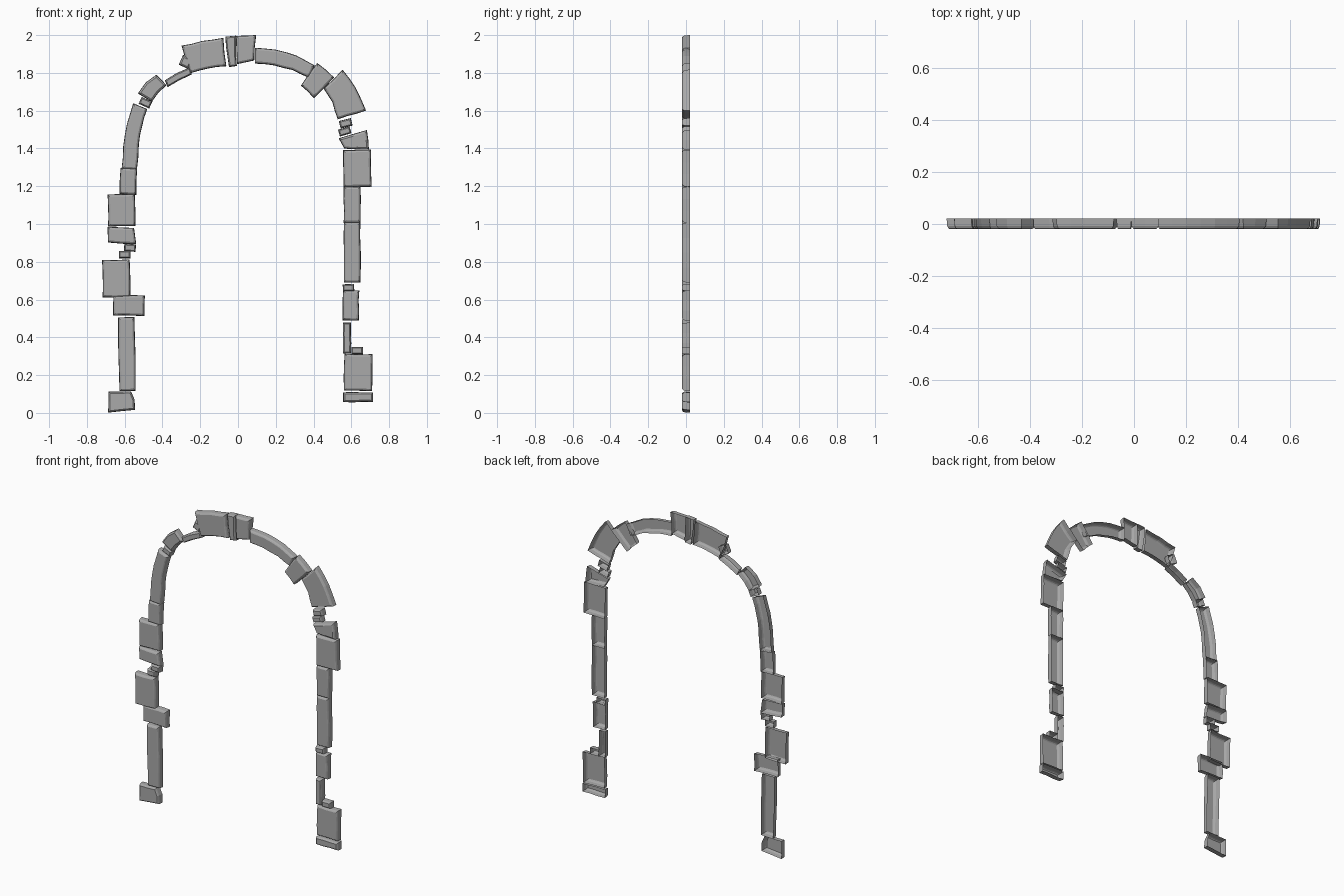
import bpy, random
from math import radians
from mathutils import Vector, Matrix

if "Cube" in bpy.data.objects:
    bpy.data.objects.remove(bpy.data.objects["Cube"])

random.seed(4)
# (depth y, inset) rings: open back edge, side, bevel, front rim
RINGS = [(0.021, -0.003), (-0.008, -0.001), (-0.016, 0.003), (-0.02, 0.009)]

# Dark grey stone
grey = bpy.data.materials.new("dark_grey_stone")
grey.diffuse_color = (0.4, 0.4, 0.4, 1)
grey.use_nodes = True
grey.node_tree.nodes["Principled BSDF"].inputs["Base Color"].default_value = grey.diffuse_color


def inset(pts, d):
    """Shrink a counter-clockwise outline by d."""
    out = []
    for i, p in enumerate(pts):
        a = (p - pts[i - 1]).normalized()
        b = (pts[(i + 1) % len(pts)] - p).normalized()
        na, nb = Vector((-a.y, a.x)), Vector((-b.y, b.x))
        out.append(p + (na + nb) * (d / max(0.4, 1 + na.dot(nb))))
    return out


def stone(name, corners):
    """Rough-cut facing stone with bevelled front and open back."""
    pts = [Vector(c) for c in corners]
    if sum(p.x * q.y - q.x * p.y for p, q in zip(pts, pts[1:] + pts[:1])) < 0:
        pts.reverse()
    outline = []
    for i, p in enumerate(pts):
        q = pts[(i + 1) % len(pts)]
        n = max(1, min(4, round((q - p).length / 0.06)))
        edge = (q - p).normalized()
        for k in range(n):
            wob = random.uniform(-0.003, 0.003) if k else 0
            outline.append(p.lerp(q, k / n) + Vector((-edge.y, edge.x)) * wob)
    n = len(outline)
    size = min((pts[i] - pts[i - 1]).length for i in range(len(pts)))
    limit = min(1, size / 0.06)
    verts = [(v.x, y, v.y) for y, d in RINGS for v in inset(outline, d * limit)]
    faces = []
    for r in range(len(RINGS) - 1):
        for i in range(n):
            j = (i + 1) % n
            faces.append(((r + 1) * n + i, r * n + i, r * n + j, (r + 1) * n + j))
    faces.append(tuple(range((len(RINGS) - 1) * n, len(RINGS) * n)))
    mesh = bpy.data.meshes.new(name)
    mesh.from_pydata(verts, [], faces)
    mesh.materials.append(grey)
    mesh.update()
    ob = bpy.data.objects.new(name, mesh)
    bpy.context.collection.objects.link(ob)


def block(name, x, z, w, h, rot=0.0):
    m = Matrix.Rotation(radians(rot), 2)
    stone(name, [Vector((x, z)) + m @ Vector((sx * w / 2, sz * h / 2))
                 for sx, sz in ((-1, -1), (1, -1), (1, 1), (-1, 1))])


# Left leg: centre x, centre z, width, height, rotation
left = [
    (-.588, .311, .08, .385, 1), (-.577, .568, .16, .103, -1),
    (-.645, .712, .14, .193, 1), (-.600, .838, .058, .036, 0),
    (-.572, .874, .058, .036, -3), (-.617, 1.073, .138, .165, 1),
    (-.580, 1.226, .082, .134, -2), (-.490, 1.642, .058, .036, -24),
]
for i, s in enumerate(left):
    block(f"left_stone_{i + 1}", *s)
stone("left_foot_stone", [(-.685, .004), (-.547, .018), (-.55, .07), (-.568, .112), (-.683, .11)])
stone("left_wedge_stone", [(-.685, .905), (-.542, .896), (-.553, .976), (-.688, .982)])
stone("left_long_curved_stone", [
    (-.613, 1.295), (-.538, 1.29), (-.528, 1.42), (-.51, 1.52), (-.484, 1.607),
    (-.553, 1.635), (-.585, 1.53), (-.605, 1.41)])

# Right leg
right = [
    (.57, 1.533, .062, .037, 14), (.565, 1.49, .06, .034, 16),
    (.632, 1.294, .143, .19, 1), (.604, 1.102, .083, .187, 0),
    (.604, .849, .081, .312, 0), (.585, .663, .057, .034, 2),
    (.598, .569, .080, .154, -1), (.577, .396, .038, .160, 0),
    (.631, .33, .058, .036, 0), (.637, .214, .143, .190, -1),
    (.636, .083, .153, .047, 0),
]
for i, s in enumerate(right):
    block(f"right_stone_{i + 1}", *s)
stone("right_springer_stone", [(.537, 1.452), (.565, 1.402), (.69, 1.396), (.68, 1.494)])

# Arch stones, left to right
stone("arch_shoulder_stone", [
    (-.526, 1.692), (-.457, 1.65), (-.425, 1.695), (-.382, 1.735), (-.432, 1.787),
    (-.487, 1.747)])
stone("arch_thin_stone", [
    (-.385, 1.76), (-.372, 1.727), (-.31, 1.763), (-.246, 1.793), (-.256, 1.827),
    (-.325, 1.797)])
stone("arch_chip_stone", [(-.31, 1.845), (-.262, 1.822), (-.245, 1.87), (-.29, 1.892)])
stone("arch_large_stone", [
    (-.295, 1.942), (-.25, 1.802), (-.16, 1.826), (-.065, 1.838), (-.08, 1.982),
    (-.19, 1.966)])
stone("arch_narrow_stone", [(-.065, 1.99), (-.046, 1.833), (-.008, 1.838), (-.012, 1.995)])
stone("arch_keystone", [(-.008, 1.993), (-.002, 1.85), (.083, 1.868), (.093, 1.997)])
stone("arch_long_curved_stone", [
    (.092, 1.93), (.092, 1.852), (.19, 1.843), (.29, 1.818), (.375, 1.778),
    (.402, 1.838), (.31, 1.888), (.2, 1.92)])
stone("arch_slanted_stone", [(.337, 1.733), (.402, 1.67), (.505, 1.775), (.42, 1.848)])
stone("arch_haunch_stone", [
    (.457, 1.717), (.503, 1.645), (.53, 1.558), (.674, 1.602), (.622, 1.717),
    (.553, 1.813)])
